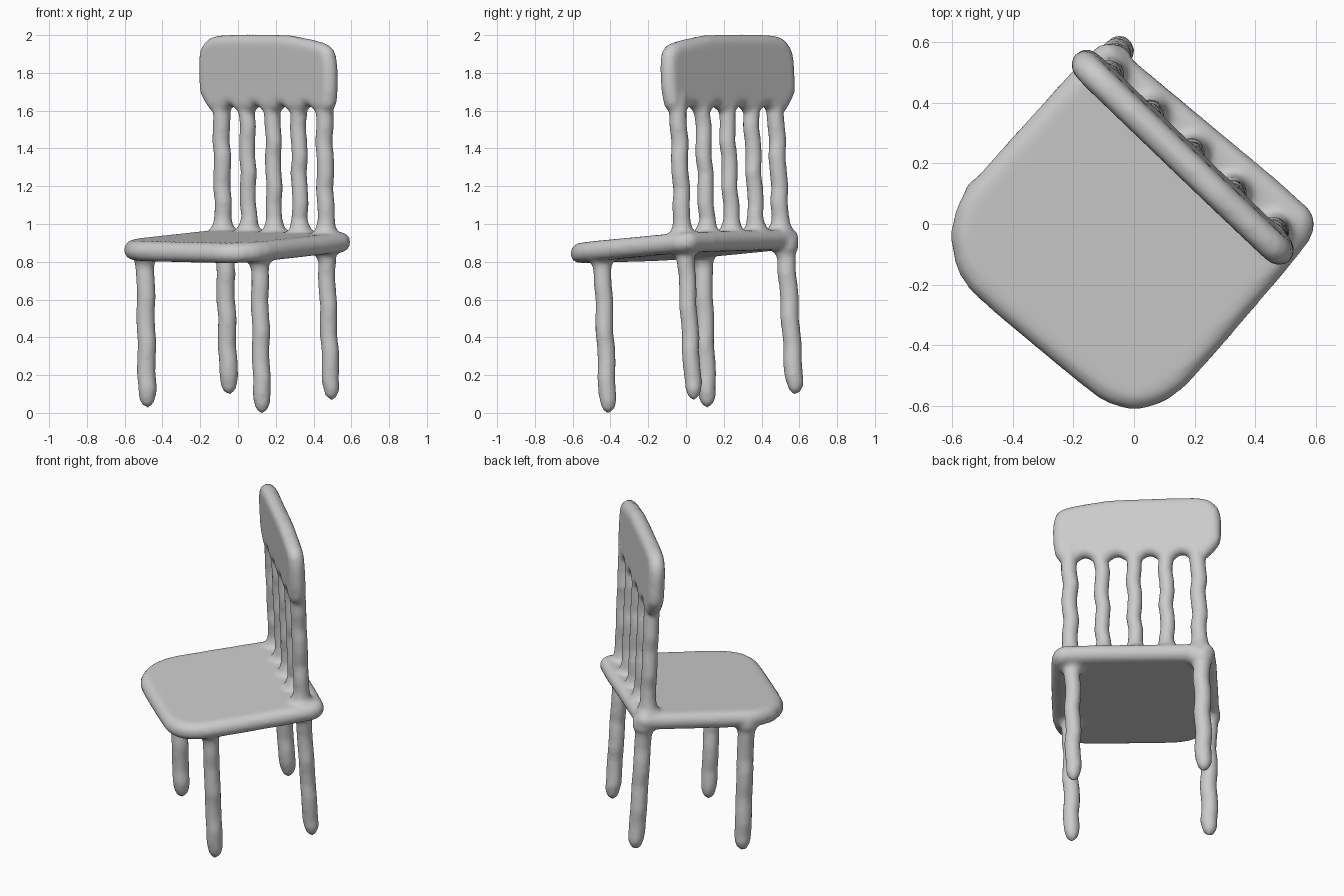
import bpy, bmesh, math
from mathutils import Vector

if "Cube" in bpy.data.objects:
    bpy.data.objects.remove(bpy.data.objects["Cube"])

bm = bmesh.new()   # all parts gather here, then fuse into one soft, clay-like surface


def loft(rings):
    """Skin a list of closed rings and cap both ends."""
    rows = [[bm.verts.new(p) for p in ring] for ring in rings]
    n = len(rows[0])
    for a, b in zip(rows, rows[1:]):
        for i in range(n):
            j = (i + 1) % n
            bm.faces.new((a[i], a[j], b[j], b[i]))
    bm.faces.new(rows[0][::-1])
    bm.faces.new(rows[-1])


def rod(stations, sides=18):
    """Upright rod through (x, y, z, radius) stations."""
    loft([[(x + r * math.cos(k * math.tau / sides),
            y + r * math.sin(k * math.tau / sides), z) for k in range(sides)]
          for x, y, z, r in stations])


def soften(pts):
    """Corner-cutting pass on a closed outline."""
    out = []
    for p, q in zip(pts, pts[1:] + pts[:1]):
        out += [p.lerp(q, 0.2), p.lerp(q, 0.8)]
    return out


def plate(outline, half, place):
    """Rounded-edge plate; place(a, b, t) maps outline and thickness to space."""
    pts = soften([Vector(p) for p in outline])
    n = len(pts)
    normals = []
    for i in range(n):
        d = (pts[(i + 1) % n] - pts[i - 1]).normalized()
        normals.append(Vector((d.y, -d.x)))      # outward for counter-clockwise outlines
    rings = []
    for k in range(9):
        ang = math.pi * (k / 8 - 0.5)
        inset = half * (1 - math.cos(ang))
        rings.append([place(*(p - m * inset), half * math.sin(ang))
                      for p, m in zip(pts, normals)])
    loft(rings)


def seat_z(x, y):
    return 0.885 + 0.033 * x + 0.068 * y


# Seat: rounded square standing on its corner, tilted up toward the back
seat = [(0.60, 0.0), (0.577, 0.06), (-0.015, 0.552), (-0.075, 0.603), (-0.135, 0.582),
        (-0.525, 0.15), (-0.582, 0.07), (-0.608, -0.035), (-0.587, -0.15), (-0.53, -0.235),
        (-0.2, -0.51), (-0.1, -0.588), (0.0, -0.618), (0.1, -0.59), (0.185, -0.525),
        (0.577, -0.067)]
plate(seat, 0.053, lambda a, b, t: (a, b, seat_z(a, b) + t))

# Backrest board: soft-cornered slab with a scalloped lower edge, leaning slightly
board = [(-0.462, 1.65), (-0.42, 1.60)]
for i in range(5):
    s = -0.36 + 0.189 * i
    board += [(s - 0.045, 1.59), (s + 0.045, 1.59)]
    if i < 4:
        board.append((s + 0.0945, 1.63))
board += [(0.475, 1.63), (0.49, 1.72), (0.492, 1.84), (0.475, 1.92), (0.43, 1.955),
          (0.34, 1.975), (0.25, 1.988), (0.15, 2.003), (-0.33, 2.003), (-0.42, 1.985),
          (-0.472, 1.935), (-0.492, 1.87), (-0.492, 1.70)]
along, behind = Vector((0.721, -0.693, 0)), Vector((0.693, 0.721, 0))


def place_board(s, z, t):
    p = Vector((0.155, 0.2125, z)) + along * s + behind * (0.045 * (2 - z) - t)
    return p


plate(board, 0.048, place_board)

# Back spindles: five rods from seat to board, flared at the seat
low = (Vector((-0.08, 0.50)), Vector((0.465, -0.02)))
high = (Vector((-0.09, 0.47)), Vector((0.455, -0.045)))
for i in range(5):
    a, b = low[0].lerp(low[1], i / 4), high[0].lerp(high[1], i / 4)
    rad = 0.047 if i in (0, 4) else 0.044
    base = seat_z(*a)
    stations = [(a.x, a.y, base, 0.07), (a.x, a.y, base + 0.055, 0.068),
                (a.x, a.y, base + 0.08, 0.054)]
    for k in range(9):
        z = base + 0.12 + k * (1.68 - base - 0.12) / 8
        p = a.lerp(b, k / 8)
        w = 0.005 * math.sin(2.1 * k + 1.7 * i)
        stations.append((p.x + w, p.y - w, z, rad))
    rod(stations)

# Legs: (foot x, y, z) and (top x, y), with rounded feet and flared tops
legs = [((0.127, -0.412, 0.0), (0.113, -0.445), 0.048),
        ((-0.48, 0.112, 0.03), (-0.492, 0.088), 0.05),
        ((0.495, 0.04, 0.07), (0.465, -0.005), 0.047),
        ((-0.048, 0.578, 0.10), (-0.072, 0.525), 0.05)]
for i, (foot, top, rad) in enumerate(legs):
    foot, top = Vector(foot), Vector((*top, seat_z(*top)))
    under = top.z - 0.05
    stations = [(foot.x, foot.y, foot.z + h, rad * f) for h, f in
                ((-0.002, 0.15), (0.008, 0.45), (0.028, 0.74), (0.06, 0.93))]
    for k in range(9):
        z = foot.z + 0.10 + k * (under - 0.05 - foot.z - 0.10) / 8
        p = foot.lerp(top, (z - foot.z) / (top.z - foot.z))
        w = 0.004 * math.sin(1.9 * k + 2.3 * i)
        stations.append((p.x + w, p.y - w, z, rad))
    stations += [(top.x, top.y, under - 0.02, rad * 1.15),
                 (top.x, top.y, under, rad * 1.4), (top.x, top.y, top.z, rad * 1.4)]
    rod(stations)

# Fuse everything into one smooth skin
bmesh.ops.recalc_face_normals(bm, faces=bm.faces)
mesh = bpy.data.meshes.new("spindle_back_chair")
bm.to_mesh(mesh)
bm.free()
chair = bpy.data.objects.new("spindle_back_chair", mesh)
bpy.context.collection.objects.link(chair)
fuse = chair.modifiers.new("Fuse", 'REMESH')
fuse.mode = 'VOXEL'
fuse.voxel_size = 0.014
fuse.use_smooth_shade = True
blend = chair.modifiers.new("Blend", 'SMOOTH')
blend.factor = 0.5
blend.iterations = 5
